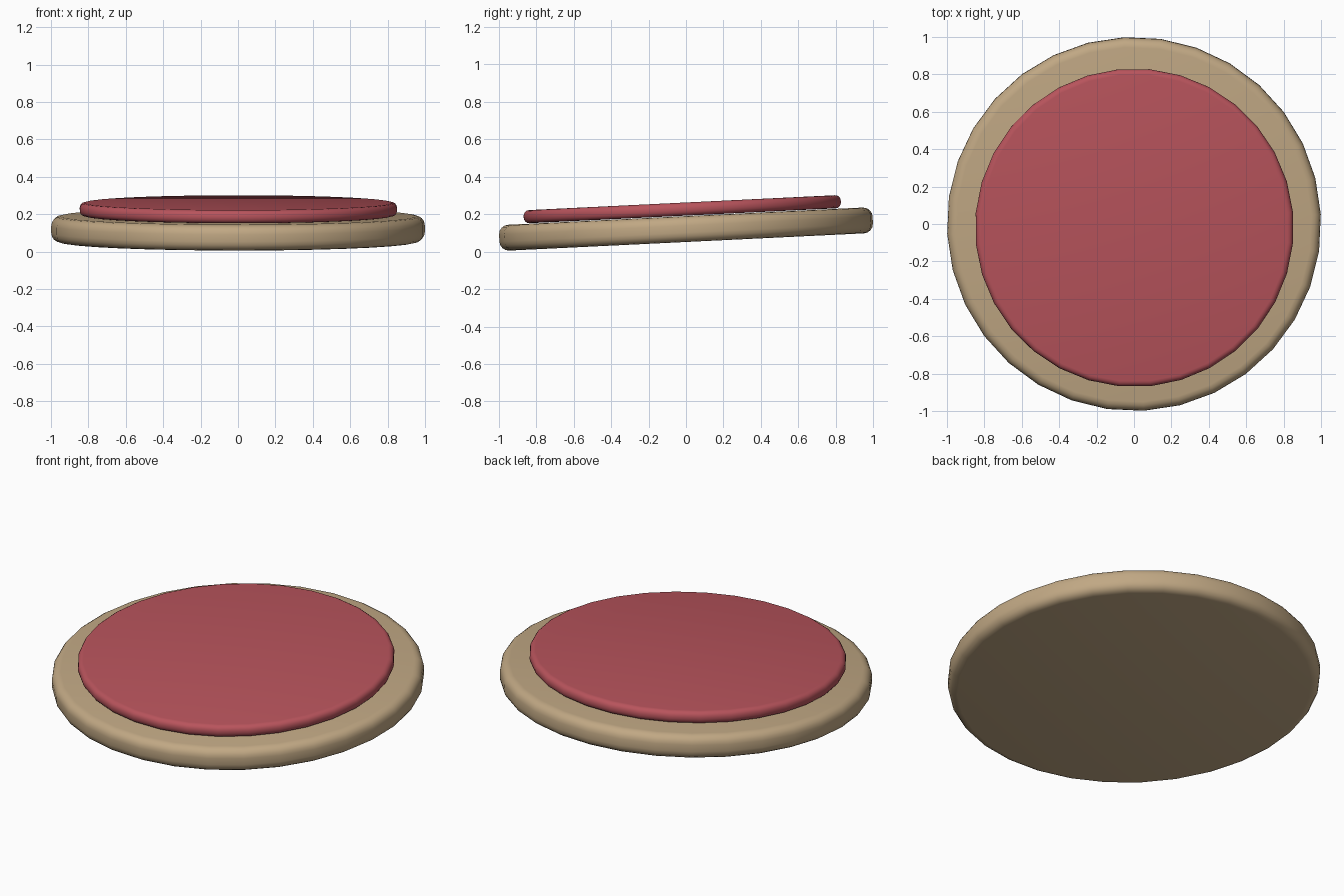
import bpy, bmesh, math
from mathutils import Matrix

cube = bpy.data.objects.get("Cube")
if cube:
    bpy.data.objects.remove(cube, do_unlink=True)

SIDES = 32
TILT = math.radians(2.78)


def flat_material(name, rgb):
    mat = bpy.data.materials.new(name)
    mat.use_nodes = True
    colour = (*rgb, 1.0)
    mat.diffuse_color = colour
    mat.node_tree.nodes["Principled BSDF"].inputs["Base Color"].default_value = colour
    return mat


def rounded_disc(name, radius, thickness, rounding, spin, location, mat):
    """Disc with rounded rims, tilted up towards the back."""
    bm = bmesh.new()
    bmesh.ops.create_cone(bm, cap_ends=True, segments=SIDES, radius1=radius,
                          radius2=radius, depth=thickness)
    rims = [e for e in bm.edges if abs(e.verts[0].co.z - e.verts[1].co.z) < 1e-4]
    bmesh.ops.bevel(bm, geom=rims, offset=rounding, segments=4, profile=0.5,
                    affect='EDGES', clamp_overlap=True)
    # Put a corner at the wanted angle from the x axis
    bmesh.ops.rotate(bm, verts=bm.verts, cent=(0, 0, 0),
                     matrix=Matrix.Rotation(math.radians(spin), 3, 'Z'))
    mesh = bpy.data.meshes.new(name)
    bm.to_mesh(mesh)
    bm.free()
    mesh.materials.append(mat)
    obj = bpy.data.objects.new(name, mesh)
    bpy.context.collection.objects.link(obj)
    obj.location = location
    obj.rotation_euler.x = TILT
    bpy.ops.object.select_all(action='DESELECT')
    obj.select_set(True)
    bpy.context.view_layer.objects.active = obj
    bpy.ops.object.shade_smooth_by_angle(angle=math.radians(35))
    return obj


tan = flat_material("tan", (0.53, 0.39, 0.23))
red = flat_material("dusty red", (0.48, 0.088, 0.107))

# Wide base disc
rounded_disc("base_disc", 1.0, 0.138, 0.05, 3.0, (0, 0, 0.121), tan)
# Smaller disc resting on the base
rounded_disc("top_disc", 0.852, 0.07, 0.03, 5.8, (0.002, -0.02, 0.227), red)
